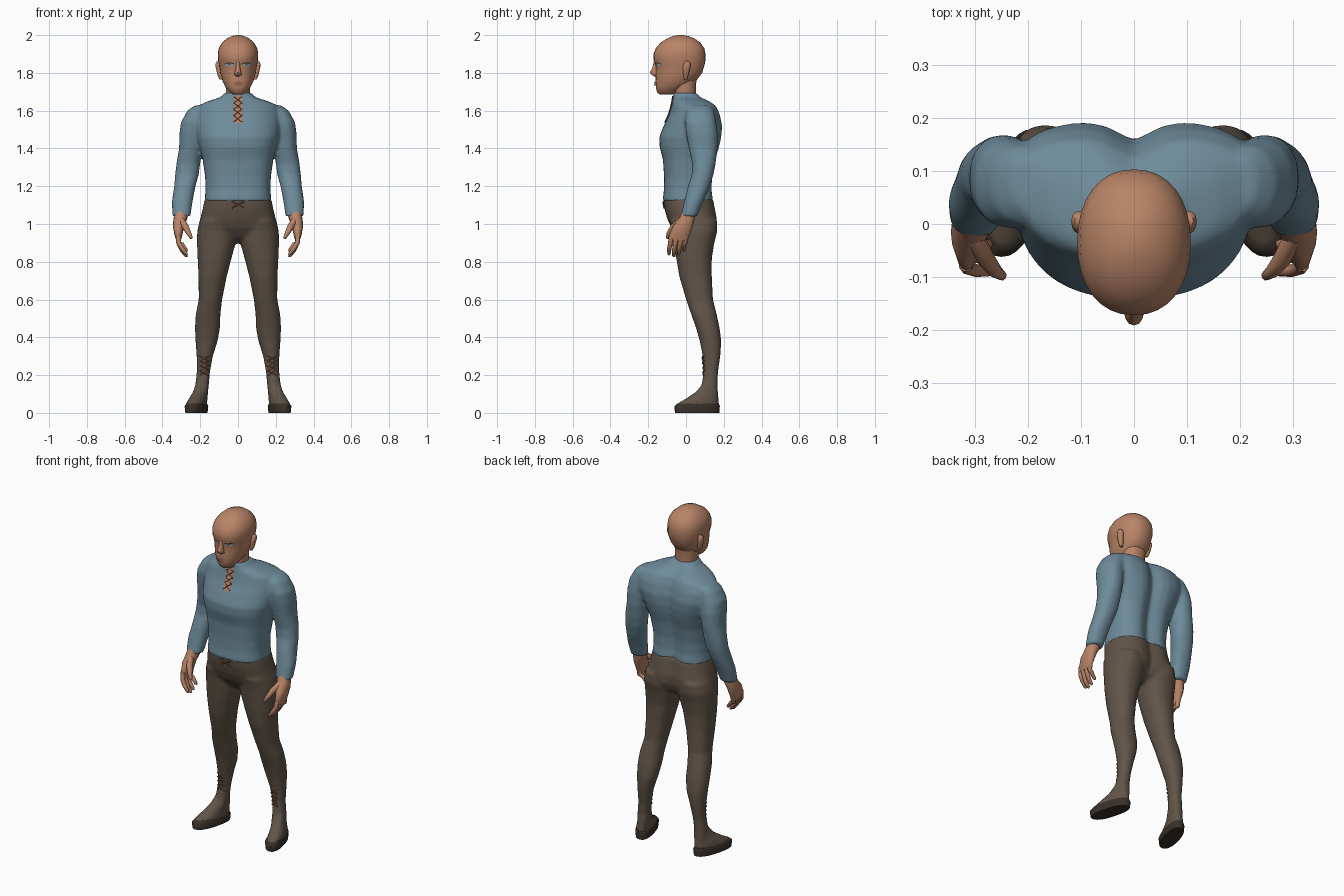
import bpy, bmesh, math
from mathutils import Vector
from mathutils.bvhtree import BVHTree

if "Cube" in bpy.data.objects:
    bpy.data.objects.remove(bpy.data.objects["Cube"], do_unlink=True)


def material(name, r, g, b):
    m = bpy.data.materials.new(name)
    m.use_nodes = True
    m.diffuse_color = (r, g, b, 1)
    bsdf = next(n for n in m.node_tree.nodes if n.type == 'BSDF_PRINCIPLED')
    bsdf.inputs["Base Color"].default_value = (r, g, b, 1)
    bsdf.inputs["Roughness"].default_value = 0.8
    return m


SKIN = material("skin", .48, .23, .135)
SHIRT = material("blue cloth", .155, .26, .325)
TROUSER = material("brown cloth", .12, .09, .066)
SOLE = material("dark leather", .04, .03, .022)
LACE = material("russet lace", .2, .085, .045)
LIP = material("lip", .33, .13, .085)
WHITE = material("eye white", .5, .5, .5)
IRIS = material("iris blue", .1, .3, .42)


def finish(bm, name, mat):
    bmesh.ops.recalc_face_normals(bm, faces=bm.faces)
    me = bpy.data.meshes.new(name)
    bm.to_mesh(me)
    bm.free()
    ob = bpy.data.objects.new(name, me)
    bpy.context.collection.objects.link(ob)
    me.materials.append(mat)
    select([ob])
    bpy.ops.object.shade_smooth_by_angle(angle=math.radians(55))
    return ob


def select(obs):
    bpy.ops.object.select_all(action='DESELECT')
    for o in obs:
        o.select_set(True)
    bpy.context.view_layer.objects.active = obs[0]


def skin_rings(bm, rings):
    for a, b in zip(rings, rings[1:]):
        for i in range(len(a)):
            j = (i + 1) % len(a)
            bm.faces.new((a[i], a[j], b[j], b[i]))
    bm.faces.new(rings[0])
    bm.faces.new(rings[-1])


def loft(name, mat, rows, side=1, power=2.2, groove=0, shear=0, n=28):
    """Stack horizontal rounded sections: (z, x0, x1, y0, y1, optional back sweep of the sides)."""
    bm = bmesh.new()
    rings = []
    for z, x0, x1, y0, y1, *sweep in rows:
        ring = []
        for i in range(n):
            a = math.tau * i / n
            c, s = math.cos(a), math.sin(a)
            u = math.copysign(abs(c) ** (2 / power), c)
            v = math.copysign(abs(s) ** (2 / power), s)
            x = (x0 + x1) / 2 + u * (x1 - x0) / 2
            y = (y0 + y1) / 2 + v * (y1 - y0) / 2
            if sweep:
                y += sweep[0] * u * u
            if v > 0:
                y -= groove * v * min(1, (x1 - x0) / .35) * math.exp(-(x / .045) ** 2)
            x += shear * (y - (y0 + y1) / 2)
            ring.append(bm.verts.new((side * x, y, z)))
        rings.append(ring)
    skin_rings(bm, rings)
    return finish(bm, name, mat)


def tube(name, mat, points, radii, n=8):
    bm = bmesh.new()
    pts = [Vector(p) for p in points]
    rings = []
    for i, (p, r) in enumerate(zip(pts, radii)):
        d = pts[min(i + 1, len(pts) - 1)] - pts[max(i - 1, 0)]
        q = d.to_track_quat('Z', 'Y')
        rings.append([bm.verts.new(p + q @ Vector((r * math.cos(math.tau * k / n), r * math.sin(math.tau * k / n), 0)))
                      for k in range(n)])
    skin_rings(bm, rings)
    return finish(bm, name, mat)


def fuse(name, obs):
    """Join overlapping pieces into one continuous garment."""
    select(obs)
    bpy.ops.object.join()
    ob = obs[0]
    ob.name = name
    rm = ob.modifiers.new("Fuse", 'REMESH')
    rm.mode, rm.voxel_size, rm.use_smooth_shade = 'VOXEL', .009, True
    sm = ob.modifiers.new("Soften", 'SMOOTH')
    sm.factor, sm.iterations = .5, 6
    return ob


def surface(ob):
    bpy.context.view_layer.update()
    return BVHTree.FromObject(ob, bpy.context.evaluated_depsgraph_get())


def on_front(tree, x, z, lift):
    hit = tree.ray_cast(Vector((x, -1, z)), Vector((0, 1, 0)))[0]
    return Vector((x, (hit.y if hit else 0) - lift, z))


def decal(name, mat, tree, rows, lift=.003, cols=6):
    """Thin patch hugging a front surface; rows are (z, x0, x1)."""
    bm = bmesh.new()
    grid = [[bm.verts.new(on_front(tree, a + (b - a) * k / cols, z, lift)) for k in range(cols + 1)]
            for z, a, b in rows]
    for r, s in zip(grid, grid[1:]):
        for k in range(cols):
            bm.faces.new((r[k], r[k + 1], s[k + 1], s[k]))
    return finish(bm, name, mat)


def oval(x, z, w, h, n=7):
    steps = [math.pi * (.04 + .92 * i / (n - 1)) for i in range(n)]
    return [(z - h * math.cos(t), x - w * math.sin(t), x + w * math.sin(t)) for t in steps]


def lacing(name, tree, x, half, z0, z1, count):
    step = (z1 - z0) / count
    for i in range(count):
        for s in (-1, 1):
            pts = [on_front(tree, x + s * half * t, z0 + step * (i + .5 + t / 2), .003) for t in (-1, -.5, 0, .5, 1)]
            tube(f"{name}_{i}_{'a' if s < 0 else 'b'}", LACE, pts, [.0035] * 5, 5)


SIDES = (("left", 1), ("right", -1))

# Shirt: torso and sleeves
parts = [loft("torso", SHIRT, [
    (1.12, -.177, .177, -.124, .152), (1.18, -.172, .172, -.117, .144), (1.25, -.174, .174, -.116, .147),
    (1.34, -.187, .187, -.122, .163), (1.41, -.205, .205, -.14, .182, .01), (1.46, -.22, .22, -.142, .191, .02),
    (1.52, -.232, .232, -.118, .193, .03), (1.58, -.232, .232, -.09, .18, .03), (1.625, -.215, .215, -.077, .16, .025),
    (1.65, -.16, .16, -.072, .13, .01), (1.67, -.095, .095, -.068, .09), (1.695, -.07, .07, -.068, .064)],
    power=2.6, groove=.035, n=40)]
for label, s in SIDES:
    parts.append(loft("sleeve", SHIRT, [
        (1.04, .252, .348, -.028, .06), (1.12, .24, .35, -.01, .092), (1.2, .225, .338, .01, .127),
        (1.26, .208, .333, .03, .145), (1.32, .2, .326, .032, .157), (1.4, .19, .312, .015, .167),
        (1.48, .18, .31, .0, .168), (1.54, .165, .302, -.008, .16), (1.6, .15, .268, .0, .148),
        (1.628, .17, .23, .03, .125)], s))
shirt = fuse("shirt", parts)

# Trousers: pelvis, legs and soft boot uppers
parts = [loft("pelvis", TROUSER, [
    (.9, -.06, .06, .0, .09), (.93, -.14, .14, -.04, .145), (.98, -.205, .205, -.078, .168),
    (1.03, -.199, .199, -.1, .17), (1.08, -.187, .187, -.114, .161), (1.135, -.176, .176, -.121, .151)],
    power=2.5, groove=.025, n=40)]
for label, s in SIDES:
    parts.append(loft("leg", TROUSER, [
        (.1, .16, .23, .06, .17), (.15, .154, .226, .083, .167), (.22, .148, .218, .093, .17), (.3, .133, .219, .088, .182),
        (.38, .108, .225, .073, .187), (.45, .095, .228, .053, .178), (.52, .093, .224, .028, .163),
        (.6, .084, .208, .0, .143), (.72, .06, .209, -.035, .137), (.82, .034, .214, -.052, .137),
        (.9, .012, .217, -.062, .15), (.96, .008, .216, -.07, .166), (1.02, .02, .203, -.085, .165)], s))
    parts.append(loft("upper", TROUSER, [
        (.035, .172, .268, -.055, .175), (.05, .172, .266, -.046, .174), (.075, .168, .255, -.002, .172),
        (.11, .162, .235, .05, .17), (.15, .16, .225, .085, .165)], s, shear=-.25))
trousers = fuse("trousers", parts)

for label, s in SIDES:
    # Soles
    loft(f"{label}_sole", SOLE, [(0, .172, .268, -.058, .176), (.035, .168, .272, -.062, .179),
                                 (.05, .174, .264, -.045, .174)], s, power=2.4, shear=-.25)
    # Hands
    loft(f"{label}_palm", SKIN, [
        (.91, .303, .326, -.08, .005), (.94, .295, .336, -.09, .02), (.99, .284, .345, -.068, .037),
        (1.03, .268, .341, -.036, .046), (1.07, .268, .335, -.02, .048)], s, n=16)
    for i, finger in enumerate(("index", "middle", "ring", "little")):
        y = -.076 + .026 * i
        drop = (.01, 0, .008, .03)[i]
        tube(f"{label}_{finger}_finger", SKIN, [
            (s * .317, y, .945), (s * .314, y - .006, .9), (s * .297, y - .012, .862 + drop),
            (s * .274, y - .014, .832 + drop), (s * .268, y - .014, .826 + drop)], (.014, .0135, .012, .009, .003))
    tube(f"{label}_thumb", SKIN, [(s * .3, -.025, 1.02), (s * .278, -.068, .985), (s * .26, -.09, .95),
                                  (s * .248, -.098, .927), (s * .246, -.099, .921)], (.018, .017, .013, .009, .003))
    # Ears
    loft(f"{label}_ear", SKIN, [(1.765, .08, .098, -.01, .006), (1.785, .08, .108, -.014, .012),
                                (1.83, .085, .118, -.018, .024), (1.85, .09, .118, -.012, .024),
                                (1.862, .092, .112, -.002, .014)], s, n=14)

# Head, neck and nose
loft("neck", SKIN, [(1.6, -.05, .05, -.045, .045), (1.69, -.064, .064, -.064, .053),
                    (1.74, -.064, .064, -.07, .052), (1.82, -.07, .07, -.06, .07)])
head = loft("head", SKIN, [
    (1.686, -.028, .028, -.14, -.07), (1.697, -.043, .043, -.153, -.04), (1.725, -.066, .066, -.16, .0),
    (1.76, -.083, .083, -.161, .055), (1.8, -.094, .094, -.16, .085), (1.84, -.1, .1, -.16, .098),
    (1.865, -.105, .105, -.171, .103), (1.9, -.107, .107, -.172, .103), (1.93, -.102, .102, -.16, .097),
    (1.96, -.085, .085, -.135, .076), (1.982, -.06, .06, -.1, .046), (1.995, -.033, .033, -.068, .012),
    (2.0, -.01, .01, -.045, -.015)], n=32)
loft("nose", SKIN, [(1.782, -.01, .01, -.168, -.14), (1.79, -.02, .02, -.182, -.14), (1.803, -.018, .018, -.191, -.14),
                    (1.825, -.012, .012, -.179, -.14), (1.862, -.01, .01, -.17, -.14)], n=12)

# Face details
face = surface(head)
for label, s in SIDES:
    decal(f"{label}_lash_line", SOLE, face, oval(s * .046, 1.848, .024, .007), .002)
    decal(f"{label}_eye", WHITE, face, oval(s * .046, 1.843, .021, .008), .004)
    decal(f"{label}_iris", IRIS, face, oval(s * .046, 1.843, .009, .0078), .006)
decal("upper_lip", LIP, face, oval(0, 1.748, .028, .006), .005)
decal("lower_lip", LIP, face, oval(0, 1.737, .023, .007), .006)

# Open collar with lacing, waist tie and ankle lacing
chest = surface(shirt)
decal("collar_opening", SKIN, chest, [(1.535 + .0145 * i, -.02, .02) for i in range(11)], .004)
lacing("collar_lace", chest, 0, .021, 1.54, 1.675, 4)
cloth = surface(trousers)
lacing("waist_lace", cloth, 0, .032, 1.085, 1.118, 1)
for label, s in SIDES:
    lacing(f"{label}_ankle_lace", cloth, s * .18, .024, .2, .3, 4)
